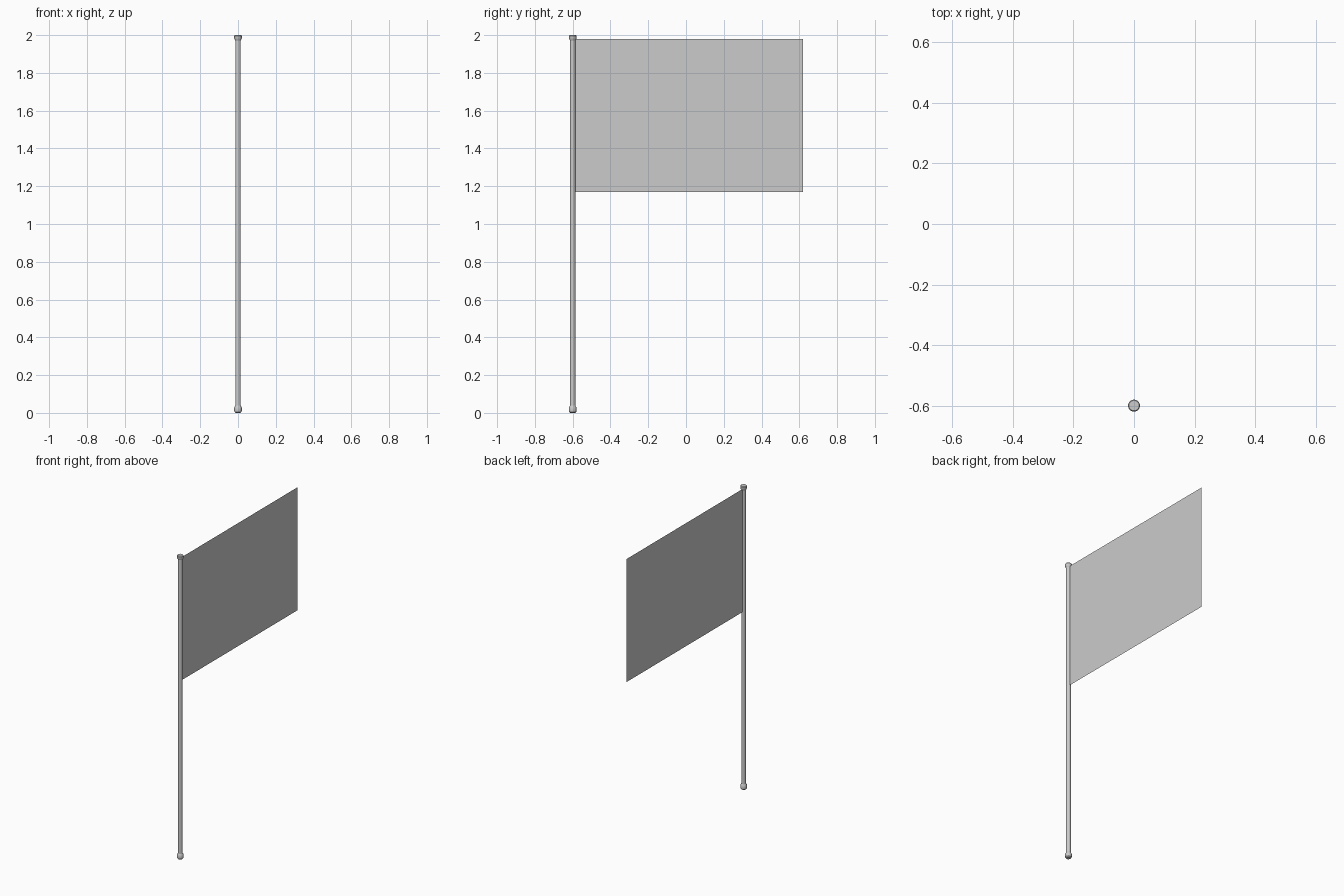
import bpy, bmesh
from math import cos, sin, tau

if "Cube" in bpy.data.objects:
    bpy.data.objects.remove(bpy.data.objects["Cube"])

POLE_Y = -0.60
SIDES = 16


def lathe(name, profile):
    """Closed revolved solid from (radius, z) pairs."""
    bm = bmesh.new()
    rings = [[bm.verts.new((r * cos(tau * i / SIDES), POLE_Y + r * sin(tau * i / SIDES), z))
              for i in range(SIDES)] for r, z in profile]
    for a, b in zip(rings, rings[1:]):
        for i in range(SIDES):
            j = (i + 1) % SIDES
            bm.faces.new((a[i], a[j], b[j], b[i]))
    bm.faces.new(rings[0][::-1])
    bm.faces.new(rings[-1])
    mesh = bpy.data.meshes.new(name)
    bm.to_mesh(mesh)
    bm.free()
    obj = bpy.data.objects.new(name, mesh)
    bpy.context.collection.objects.link(obj)
    bpy.context.view_layer.objects.active = obj
    obj.select_set(True)
    bpy.ops.object.shade_smooth_by_angle()
    obj.select_set(False)


# Pole and its end caps
lathe("pole", [(0.0145, 0.02), (0.0145, 1.985)])
lathe("bottom_cap", [(0.013, 0.0), (0.019, 0.006), (0.02, 0.012), (0.02, 0.028), (0.0145, 0.038)])
lathe("top_cap", [(0.0145, 1.972), (0.02, 1.982), (0.02, 1.996), (0.017, 2.0)])

# Flag: a single thin sheet running through the pole
mesh = bpy.data.meshes.new("flag")
y0, y1, z0, z1 = POLE_Y - 0.013, 0.62, 1.17, 1.98
mesh.from_pydata([(0, y0, z0), (0, y1, z0), (0, y1, z1), (0, y0, z1)], [], [(0, 1, 2, 3)])
bpy.context.collection.objects.link(bpy.data.objects.new("flag", mesh))
